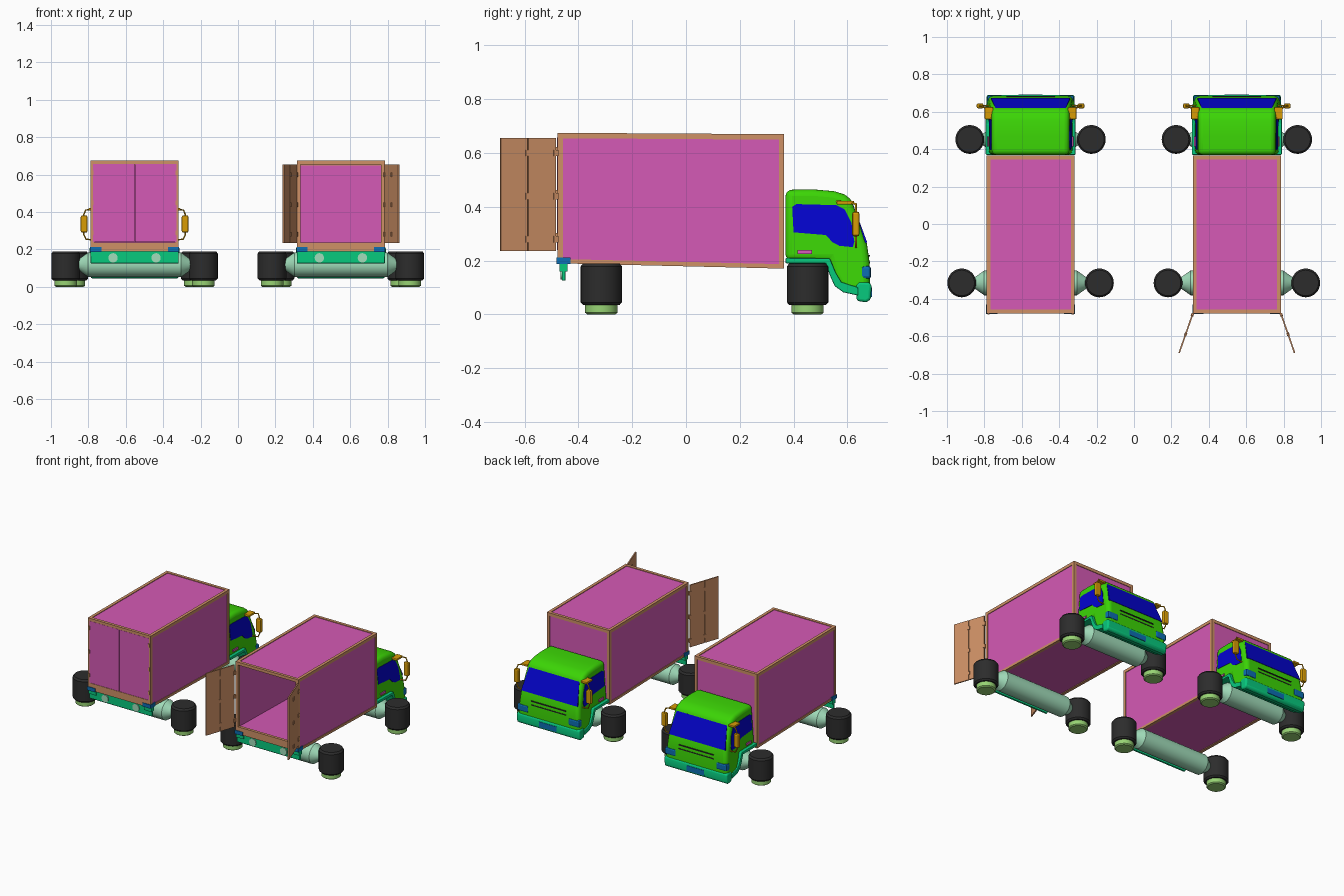
import bpy, bmesh, math
from mathutils import Vector, Matrix

if "Cube" in bpy.data.objects:
    bpy.data.objects.remove(bpy.data.objects["Cube"])


def material(name, r, g, b):
    m = bpy.data.materials.new(name)
    m.use_nodes = True
    col = tuple((c / 255) ** 2.2 for c in (r, g, b)) + (1,)
    m.diffuse_color = col
    m.node_tree.nodes["Principled BSDF"].inputs["Base Color"].default_value = col
    return m


PINK = material("cargo_pink", 212, 90, 180)
TAN = material("frame_tan", 206, 144, 102)
GREEN = material("cab_green", 62, 212, 14)
BLUE = material("glass_blue", 12, 12, 208)
BLACK = material("tyre_charcoal", 48, 48, 48)
TEAL = material("bumper_teal", 16, 200, 125)
MINT = material("axle_mint", 160, 220, 185)
LIME = material("hub_pale_green", 150, 210, 115)
AMBER = material("mirror_amber", 215, 155, 15)
STEEL = material("lamp_blue", 20, 110, 178)


def finish(name, bm, mat, origin, bevel=0, segments=2, smooth=False):
    bmesh.ops.recalc_face_normals(bm, faces=bm.faces)
    me = bpy.data.meshes.new(name)
    bm.to_mesh(me)
    bm.free()
    me.materials.append(mat)
    ob = bpy.data.objects.new(name, me)
    ob.location = origin
    bpy.context.collection.objects.link(ob)
    if bevel:
        mod = ob.modifiers.new("Bevel", "BEVEL")
        mod.width, mod.segments = bevel, segments
        mod.limit_method, mod.angle_limit = "ANGLE", math.radians(42)
    if smooth:
        bpy.ops.object.select_all(action="DESELECT")
        ob.select_set(True)
        bpy.context.view_layer.objects.active = ob
        bpy.ops.object.shade_smooth_by_angle(angle=math.radians(35))
    return ob


def box(name, x, y, z, mat, origin, bevel=0, warp=None, turn=None):
    """Box from three (low, high) ranges, optionally warped or transformed."""
    bm = bmesh.new()
    bmesh.ops.create_cube(bm, size=1)
    for v in bm.verts:
        v.co = Vector([(lo + hi) / 2 + c * (hi - lo) for c, (lo, hi) in zip(v.co, (x, y, z))])
        if warp:
            v.co = warp(v.co)
    if turn:
        bm.transform(turn)
    return finish(name, bm, mat, origin, bevel)


def prism(name, pts, left, right, mat, origin, bevel=0, segments=2, smooth=False):
    """Side profile (y, z) spanned between two x functions of height."""
    bm = bmesh.new()
    a = [bm.verts.new((left(z), y, z)) for y, z in pts]
    b = [bm.verts.new((right(z), y, z)) for y, z in pts]
    bm.faces.new(a)
    bm.faces.new(b)
    for i in range(len(pts)):
        j = (i + 1) % len(pts)
        bm.faces.new((a[i], a[j], b[j], b[i]))
    return finish(name, bm, mat, origin, bevel, segments, smooth)


def lathe(name, pts, mat, origin, place, along_x=False, n=32):
    """Turned part from (radius, distance) points, upright or lying along x."""
    bm = bmesh.new()
    rings = []
    for r, t in pts:
        rings.append([bm.verts.new((r * math.cos(k * math.tau / n), r * math.sin(k * math.tau / n), t))
                      for k in range(n)])
    for p, q in zip(rings, rings[1:]):
        for i in range(n):
            bm.faces.new((p[i], p[i - 1], q[i - 1], q[i]))
    bm.faces.new(rings[0])
    bm.faces.new(rings[-1])
    if along_x:
        bm.transform(Matrix.Rotation(math.pi / 2, 4, "Y"))
    bm.transform(Matrix.Translation(place))
    return finish(name, bm, mat, origin, smooth=True)


def rod(name, pts, radius, mat, origin):
    cu = bpy.data.curves.new(name, "CURVE")
    cu.dimensions = "3D"
    cu.bevel_depth, cu.bevel_resolution = radius, 2
    sp = cu.splines.new("POLY")
    sp.points.add(len(pts) - 1)
    for p, co in zip(sp.points, pts):
        p.co = (*co, 1)
    cu.materials.append(mat)
    ob = bpy.data.objects.new(name, cu)
    ob.location = origin
    bpy.context.collection.objects.link(ob)


def cab_half(z):
    return 0.24 - 0.075 * z


def sag(co):
    """The cargo box dips slightly toward the cab, more at its floor."""
    t = (co.y + 0.48) / 0.845
    low = (0.675 - co.z) / 0.485
    co.z -= t * (0.005 + 0.015 * low)
    return co


def cargo(o, is_open):
    W, Y0, Y1, Z0, Z1, T = 0.235, -0.478, 0.365, 0.19, 0.675, 0.02
    i = 0.004
    xs, ys, zs = (-W + i, W - i), (Y0 + i, Y1 - i), (Z0 + i, Z1 - i)
    box("cargo_floor", xs, ys, (Z0 + i, 0.23), PINK, o, warp=sag)
    box("cargo_roof", xs, ys, (Z1 - 0.012, Z1 - i), PINK, o, warp=sag)
    box("cargo_front_wall", xs, (Y1 - 0.012, Y1 - i), zs, PINK, o, warp=sag)
    # Frame beams along the box edges
    for a in (-1, 1):
        sx = sorted((a * W, a * (W - T)))
        box("cargo_side_wall", sorted((a * (W - 0.012), a * (W - i))), ys, zs, PINK, o, warp=sag)
        for z in ((Z0, Z0 + T * 0.8), (Z1 - T, Z1)):
            box("cargo_long_rail", sx, (Y0, Y1), z, TAN, o, warp=sag)
        for y in ((Y0, Y0 + T), (Y1 - T, Y1)):
            box("cargo_post", sx, y, (Z0, Z1), TAN, o, warp=sag)
    for y in ((Y0, Y0 + T), (Y1 - T, Y1)):
        box("cargo_top_rail", (-W, W), y, (Z1 - T, Z1), TAN, o, warp=sag)
    box("cargo_front_sill", (-W, W), (Y1 - T, Y1), (Z0, Z0 + T), TAN, o, warp=sag)
    box("cargo_rear_sill", (-W, W), (Y0, Y0 + T), (Z0, 0.238), TAN, o, warp=sag)
    # Rear doors, each of two hinged leaves
    for a in (-1, 1):
        if is_open:
            swing = Matrix.Translation((a * W, Y0, 0)) @ Matrix.Rotation(a * math.radians(19.2), 4, "Z")
            for y in ((-0.116, -0.008), (-0.224, -0.12)):
                box("open_door_leaf", (-0.004, 0.004), y, (0.235, 0.655), TAN, o, turn=swing)
            for z in (0.28, 0.44, 0.6):
                for y in (-0.118, -0.008):
                    box("door_hinge", (-0.007, 0.007), (y - 0.009, y + 0.009), (z - 0.012, z + 0.012),
                        TAN, o, turn=swing)
        else:
            x = sorted((a * 0.001, a * (W - 0.012)))
            box("closed_door", x, (Y0 - 0.001, Y0 + 0.008), (0.24, 0.657), PINK, o)
            for z in (0.29, 0.45, 0.61):
                box("closed_hinge", sorted((a * (W - 0.016), a * (W - 0.004))), (Y0 - 0.005, Y0),
                    (z - 0.012, z + 0.012), TAN, o)


def cab(o):
    # Body shell
    shell = [(0.37, 0.2), (0.37, 0.463), (0.47, 0.465), (0.55, 0.458), (0.59, 0.446), (0.61, 0.43),
             (0.618, 0.418), (0.673, 0.262), (0.683, 0.19), (0.684, 0.085), (0.6, 0.085),
             (0.565, 0.11), (0.545, 0.15), (0.53, 0.2)]
    prism("cab_shell", shell, lambda z: -cab_half(z), cab_half, GREEN, o, 0.024, 4, True)
    # Glass
    glass = [(0.616, 0.408), (0.621, 0.41), (0.674, 0.267), (0.667, 0.265)]
    screen = lambda z: 0.212 - 0.16 * (z - 0.26)
    prism("windshield", glass, lambda z: -screen(z), screen, BLUE, o)
    pane = [(0.395, 0.40), (0.41, 0.41), (0.56, 0.406), (0.59, 0.39), (0.615, 0.34), (0.626, 0.27),
            (0.62, 0.25), (0.57, 0.255), (0.545, 0.268), (0.52, 0.295), (0.40, 0.305)]
    # Wheel arch trim running down to the bumper
    arch = [(0.37, 0.19), (0.37, 0.21), (0.535, 0.208), (0.557, 0.155), (0.578, 0.12), (0.64, 0.1),
            (0.64, 0.07), (0.585, 0.082), (0.553, 0.105), (0.535, 0.145), (0.52, 0.19)]
    prism("arch_trim", arch, lambda z: -0.24, lambda z: 0.24, TEAL, o, 0.004)
    bump = [(0.635, 0.05), (0.63, 0.11), (0.645, 0.122), (0.685, 0.118), (0.69, 0.105), (0.687, 0.055),
            (0.67, 0.045)]
    prism("front_bumper", bump, lambda z: -0.235, lambda z: 0.235, TEAL, o, 0.018, 3, True)
    box("bumper_plate", (-0.065, 0.065), (0.684, 0.692), (0.065, 0.1), STEEL, o)
    for z in (0.19, 0.215):
        box("grille_slot", (-0.13, 0.13), (0.678, 0.685), (z, z + 0.006), BLACK, o)
    for a in (-1, 1):
        out = lambda z: a * (cab_half(z) + 0.003)
        inn = lambda z: a * (cab_half(z) - 0.004)
        prism("side_window", pane, inn, out, BLUE, o)
        handle = [(0.415, 0.225), (0.415, 0.24), (0.468, 0.24), (0.468, 0.225)]
        prism("door_handle", handle, inn, lambda z: a * (cab_half(z) + 0.006), PINK, o)
        box("head_lamp", sorted((a * 0.15, a * 0.232)), (0.652, 0.688), (0.132, 0.18), STEEL, o, 0.01)
        # Mirror on its bent arm
        box("mirror", sorted((a * 0.252, a * 0.288)), (0.618, 0.645), (0.29, 0.382), AMBER, o, 0.008)
        rod("mirror_arm", [(a * 0.207, 0.56, 0.42), (a * 0.23, 0.61, 0.415), (a * 0.262, 0.632, 0.41),
                           (a * 0.272, 0.632, 0.385), (a * 0.272, 0.632, 0.28), (a * 0.26, 0.632, 0.255),
                           (a * 0.215, 0.632, 0.25)], 0.004, AMBER, o)
        box("mirror_bracket", sorted((a * 0.2, a * 0.245)), (0.56, 0.625), (0.408, 0.422), AMBER, o, 0.004)


def running_gear(o):
    tyre = [(0.068, 0.035), (0.077, 0.045), (0.077, 0.178), (0.068, 0.19)]
    hub = [(0.052, 0), (0.06, 0.006), (0.06, 0.045)]
    for y, x in ((-0.315, 0.368), (0.452, 0.325)):
        s = x - 0.325
        axle = [(0.022, -0.27 - s), (0.034, -0.25 - s), (0.066, -0.205 - s), (0.066, 0.205 + s),
                (0.034, 0.25 + s), (0.022, 0.27 + s)]
        lathe("axle", axle, MINT, o, (0, y, 0.118), along_x=True)
        for a in (-1, 1):
            lathe("tyre", tyre, BLACK, o, (a * x, y, 0))
            lathe("hub", hub, LIME, o, (a * x, y, 0))
    # Rear bumper with its lamps
    box("rear_bumper", (-0.235, 0.235), (-0.462, -0.448), (0.125, 0.19), TEAL, o, 0.004)
    for a in (-1, 1):
        box("bumper_bracket", sorted((a * 0.18, a * 0.235)), (-0.47, -0.44), (0.16, 0.19), TEAL, o)
        box("rear_lamp", sorted((a * 0.178, a * 0.237)), (-0.482, -0.43), (0.187, 0.212), STEEL, o)
        lamp = lathe("round_lamp", [(0.025, 0), (0.025, 0.006)], MINT, o, (0, 0, 0))
        lamp.rotation_euler.x = math.pi / 2
        lamp.location = Vector(o) + Vector((a * 0.115, -0.461, 0.155))


# Closed truck and open truck side by side
for cx, is_open in ((-0.553, False), (0.55, True)):
    origin = (cx, 0, 0)
    cargo(origin, is_open)
    cab(origin)
    running_gear(origin)
